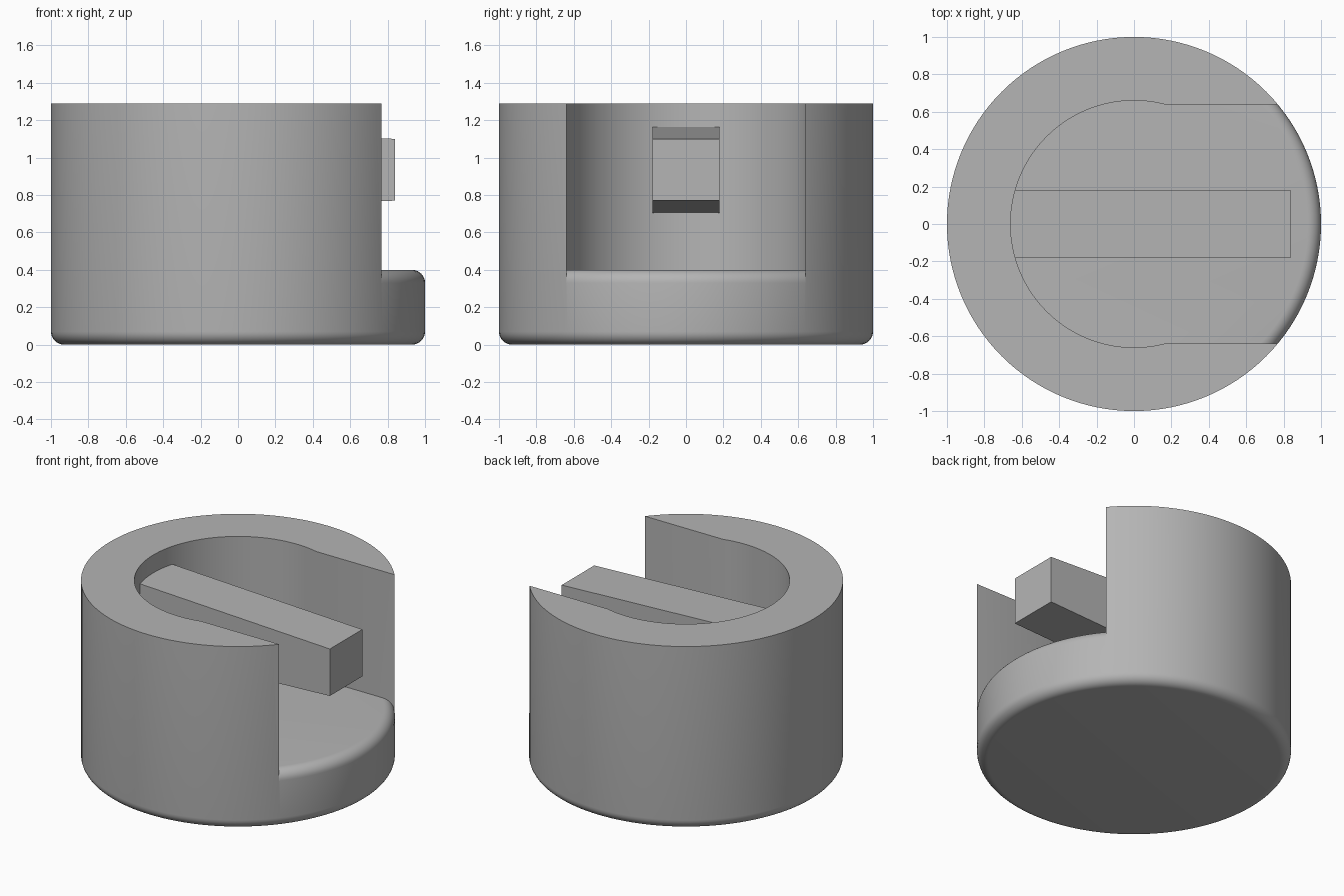
import bpy, bmesh
from math import sin, cos, pi, asin, radians

SEGMENTS = 128
HEIGHT = 1.29       # top of the wall
FLOOR = 0.40        # top of the open floor
SLOT = 0.64         # half width of the side opening
BORE = 0.66         # radius of the round pocket

cube = bpy.data.objects.get("Cube")
if cube:
    bpy.data.objects.remove(cube, do_unlink=True)

grey = bpy.data.materials.new("plain grey")
grey.use_nodes = True
colour = (0.46, 0.46, 0.46, 1)
grey.diffuse_color = colour
grey.node_tree.nodes["Principled BSDF"].inputs["Base Color"].default_value = colour


def make_object(name, bm):
    bmesh.ops.recalc_face_normals(bm, faces=bm.faces)
    mesh = bpy.data.meshes.new(name)
    bm.to_mesh(mesh)
    bm.free()
    mesh.materials.append(grey)
    obj = bpy.data.objects.new(name, mesh)
    bpy.context.collection.objects.link(obj)
    return obj


def lathe(name, profile):
    """Closed solid of revolution with flat caps at both profile ends."""
    bm = bmesh.new()
    rings = [[bm.verts.new((r * cos(2 * pi * i / SEGMENTS), r * sin(2 * pi * i / SEGMENTS), z))
              for i in range(SEGMENTS)] for r, z in profile]
    for low, high in zip(rings, rings[1:]):
        for i in range(SEGMENTS):
            j = (i + 1) % SEGMENTS
            bm.faces.new((low[i], low[j], high[j], high[i]))
    bm.faces.new(rings[0])
    bm.faces.new(rings[-1])
    return make_object(name, bm)


def prism(name, outline, depth, axis):
    """Extrude a closed outline along a vector."""
    bm = bmesh.new()
    face = bm.faces.new([bm.verts.new(p) for p in outline])
    new = bmesh.ops.extrude_face_region(bm, geom=[face])["geom"]
    moved = [v for v in new if isinstance(v, bmesh.types.BMVert)]
    bmesh.ops.translate(bm, verts=moved, vec=[depth * a for a in axis])
    return make_object(name, bm)


def fillet(radius, cx, cz, start, steps=8):
    """Quarter-circle points running anticlockwise from the start angle."""
    angles = [start + pi / 2 * i / steps for i in range(steps + 1)]
    return [(cx + radius * cos(a), cz + radius * sin(a)) for a in angles]


def subtract(target, cutter):
    mod = target.modifiers.new("cut", "BOOLEAN")
    mod.operation = "DIFFERENCE"
    mod.solver = "EXACT"
    mod.object = cutter
    bpy.context.view_layer.objects.active = target
    bpy.ops.object.modifier_apply(modifier=mod.name)
    bpy.data.objects.remove(cutter, do_unlink=True)


# Round cup body with a rounded bottom edge
R = 0.07
body = lathe("cup_body", fillet(R, 1 - R, R, -pi / 2) + [(1, HEIGHT)])

# Pocket cutter: round bore that opens sideways through a straight slot
join = asin(SLOT / BORE)
arc = [join + (2 * pi - 2 * join) * i / 80 for i in range(81)]
plan = [(BORE * cos(a), BORE * sin(a), 0.3) for a in arc]
plan += [(1.1, -SLOT, 0.3), (1.1, SLOT, 0.3)]
pocket = prism("pocket_cutter", plan, 1.2, (0, 0, 1))

# The floor is kept, with a rounded outer lip
floor_keep = lathe("floor_keep", [(1.4, 0.2), (1.4, FLOOR - R)]
                   + fillet(R, 1 - R, FLOOR - R, 0))
subtract(pocket, floor_keep)
subtract(body, pocket)

# Tapered bar reaching from the back of the pocket out through the opening
bar = prism("cross_bar", [(-0.72, -0.18, 0.70), (0.84, -0.18, 0.77),
                          (0.84, -0.18, 1.10), (-0.72, -0.18, 1.167)], 0.36, (0, 1, 0))

# Smooth curved walls, crisp edges
for obj in (body, bar):
    bpy.ops.object.select_all(action="DESELECT")
    obj.select_set(True)
    bpy.context.view_layer.objects.active = obj
    bpy.ops.object.shade_smooth_by_angle(angle=radians(25))
